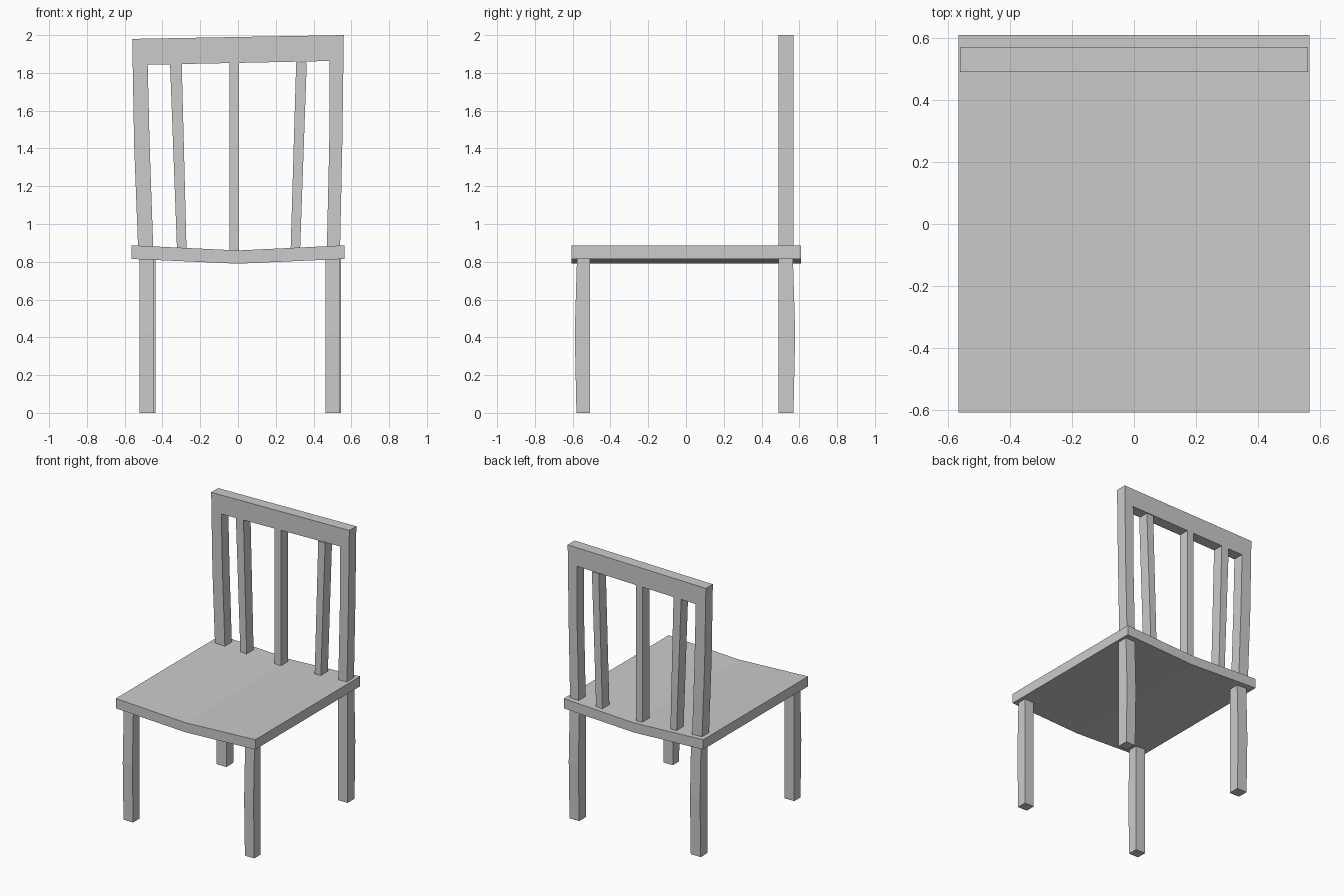
import bpy, bmesh

if "Cube" in bpy.data.objects:
    bpy.data.objects.remove(bpy.data.objects["Cube"])


def finish(name, bm):
    bmesh.ops.recalc_face_normals(bm, faces=bm.faces)
    mesh = bpy.data.meshes.new(name)
    bm.to_mesh(mesh)
    bm.free()
    obj = bpy.data.objects.new(name, mesh)
    bpy.context.collection.objects.link(obj)
    return obj


def loft(name, rings):
    """Skin a list of equal-length point rings and cap both ends."""
    bm = bmesh.new()
    loops = [[bm.verts.new(p) for p in ring] for ring in rings]
    n = len(loops[0])
    for a, b in zip(loops, loops[1:]):
        for i in range(n):
            j = (i + 1) % n
            bm.faces.new((a[i], a[j], b[j], b[i]))
    bm.faces.new(loops[0])
    bm.faces.new(loops[-1])
    return finish(name, bm)


def extrude_profile(name, profile, y0, y1):
    """Extrude an (x, z) outline along y."""
    return loft(name, [[(x, y, z) for x, z in profile] for y in (y0, y1)])


# Seat: shallow V-shaped slab
extrude_profile("seat", [(-0.565, 0.887), (-0.565, 0.815), (0, 0.79),
                         (0.565, 0.815), (0.565, 0.887), (0, 0.86)], -0.607, 0.608)

# Back frame: two bent posts and a slightly sloping top rail
BACK = (0.489, 0.57)
extrude_profile("back_frame", [
    (-0.528, 0.85), (-0.55, 1.42), (-0.56, 1.98), (0.56, 2.0), (0.552, 1.42), (0.54, 0.85),
    (0.47, 0.85), (0.483, 1.42), (0.485, 1.863), (-0.478, 1.843), (-0.468, 1.42), (-0.448, 0.85),
], *BACK)

# Back slats: (bottom left, bottom right, top left, top right)
slats = {"left": (-0.322, -0.272, -0.36, -0.298),
         "middle": (-0.046, 0.005, -0.046, 0.005),
         "right": (0.278, 0.328, 0.308, 0.364)}
for side, (b0, b1, t0, t1) in slats.items():
    extrude_profile(f"back_slat_{side}",
                    [(b0, 0.84), (b1, 0.84), (t1, 1.855), (t0, 1.855)], *BACK)

# Legs: three-ring square posts bowed slightly outward at mid height
legs = {"front_leg_left": (-0.522, -0.444, -0.58, -0.507),
        "front_leg_right": (0.462, 0.538, -0.58, -0.507),
        "back_leg_left": (-0.518, -0.437, 0.489, 0.569),
        "back_leg_right": (0.468, 0.546, 0.489, 0.569)}
for name, (x0, x1, y0, y1) in legs.items():
    rings = []
    for z, bow in ((0, 0), (0.42, 0.009), (0.825, -0.003)):
        front = y0 - (bow if y0 < 0 else 0)
        rear = y1 + (bow if y0 > 0 else 0)
        rings.append([(x0, front, z), (x1, front, z), (x1, rear, z), (x0, rear, z)])
    loft(name, rings)
